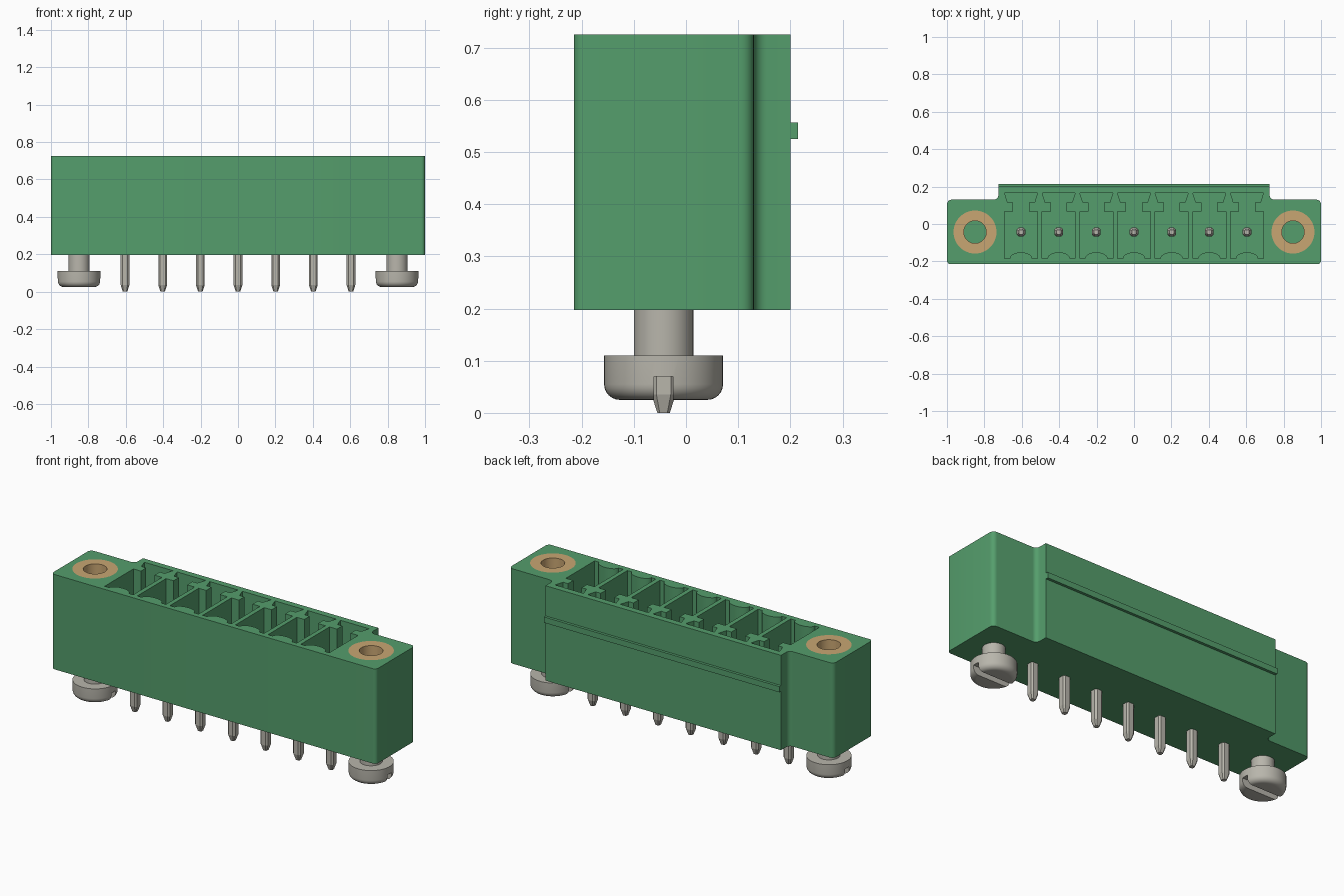
import bpy, bmesh, math
from mathutils import Vector

old = bpy.data.objects.get("Cube")
if old:
    bpy.data.objects.remove(old, do_unlink=True)


def material(name, rgb, rough=0.5):
    m = bpy.data.materials.new(name)
    m.use_nodes = True
    m.diffuse_color = (*rgb, 1)
    bsdf = m.node_tree.nodes["Principled BSDF"]
    bsdf.inputs["Base Color"].default_value = (*rgb, 1)
    bsdf.inputs["Roughness"].default_value = rough
    return m


GREEN = material("green plastic", (0.09, 0.34, 0.15))
BRASS = material("brass", (0.58, 0.38, 0.17))
STEEL = material("warm grey metal", (0.48, 0.465, 0.41))

Z0, Z1 = 0.197, 0.725        # housing bottom and top
SCREW_X, AXIS_Y = 0.85, -0.043
PITCH, COUNT = 0.2013, 7
PIN_XS = [(i - (COUNT - 1) / 2) * PITCH for i in range(COUNT)]


def finish(bm, name, mat):
    bmesh.ops.recalc_face_normals(bm, faces=bm.faces)
    me = bpy.data.meshes.new(name)
    bm.to_mesh(me)
    bm.free()
    me.materials.append(mat)
    ob = bpy.data.objects.new(name, me)
    bpy.context.collection.objects.link(ob)
    return ob


def prism(bm, points, z0, z1):
    face = bm.faces.new([bm.verts.new((x, y, z0)) for x, y in points])
    ext = bmesh.ops.extrude_face_region(bm, geom=[face])["geom"]
    top = [v for v in ext if isinstance(v, bmesh.types.BMVert)]
    bmesh.ops.translate(bm, vec=(0, 0, z1 - z0), verts=top)


def box(bm, x0, x1, y0, y1, z0, z1):
    prism(bm, [(x0, y0), (x1, y0), (x1, y1), (x0, y1)], z0, z1)


def circle(cx, cy, r, n=48):
    return [(cx + r * math.cos(2 * math.pi * i / n),
             cy + r * math.sin(2 * math.pi * i / n)) for i in range(n)]


def rounded(corners, steps=6):
    """Fillet the right-angled corners of an (x, y, radius) outline."""
    out = []
    for i, (x, y, r) in enumerate(corners):
        p = Vector((x, y))
        if r == 0:
            out.append((x, y))
            continue
        a = (Vector(corners[i - 1][:2]) - p).normalized()
        b = (Vector(corners[(i + 1) % len(corners)][:2]) - p).normalized()
        for s in range(steps + 1):
            t = math.pi / 2 * s / steps
            q = p + r * (a + b - b * math.cos(t) - a * math.sin(t))
            out.append((q.x, q.y))
    return out


def lathe(bm, profile, cx, cy, n=48, closed=False):
    """Revolve an (r, z) profile about a vertical axis."""
    rings = [[bm.verts.new((x, y, z)) for x, y in circle(cx, cy, r, n)]
             for r, z in profile]
    pairs = list(zip(rings, rings[1:]))
    if closed:
        pairs.append((rings[-1], rings[0]))
    else:
        bm.faces.new(rings[0])
        bm.faces.new(rings[-1])
    for a, b in pairs:
        for i in range(n):
            j = (i + 1) % n
            bm.faces.new((a[i], a[j], b[j], b[i]))


def activate(ob):
    bpy.ops.object.select_all(action='DESELECT')
    ob.select_set(True)
    bpy.context.view_layer.objects.active = ob


def cut(ob, cutter):
    mod = ob.modifiers.new("cut", 'BOOLEAN')
    mod.operation = 'DIFFERENCE'
    mod.solver = 'EXACT'
    mod.object = cutter
    activate(ob)
    bpy.ops.object.modifier_apply(modifier=mod.name)
    bpy.data.objects.remove(cutter, do_unlink=True)


def smooth(ob):
    activate(ob)
    bpy.ops.object.shade_smooth_by_angle(angle=math.radians(35))


# Housing: flanged outline with filleted corners
right = [(1, -0.215, 0.02), (1, 0.13, 0.025), (0.725, 0.13, 0.025), (0.725, 0.2, 0)]
bm = bmesh.new()
prism(bm, rounded(right + [(-x, y, r) for x, y, r in reversed(right)]), Z0, Z1)
housing = finish(bm, "housing", GREEN)

# Contact pockets: dovetail slot, neck, main chamber with a rounded key
half = [(0.088, -0.185), (0.088, 0.068), (0.042, 0.068), (0.042, 0.115),
        (0.072, 0.115), (0.088, 0.165)]
key = [(0.06 * math.cos(t), -0.185 + 0.034 * math.sin(t))
       for t in [math.pi - math.pi * i / 12 for i in range(13)]]
pocket = key + half + [(-x, y) for x, y in reversed(half)]
bm = bmesh.new()
for px in PIN_XS:
    prism(bm, [(px + x, y) for x, y in pocket], 0.29, Z1 + 0.1)
# Sockets for the threaded inserts
for sx in (-SCREW_X, SCREW_X):
    prism(bm, circle(sx, AXIS_Y, 0.115), 0.4, Z1 + 0.1)
cut(housing, finish(bm, "pocket_cutter", GREEN))
smooth(housing)

# Rib along the back
bm = bmesh.new()
box(bm, -0.725, 0.725, 0.198, 0.215, 0.525, 0.557)
finish(bm, "back_rib", GREEN)

# Brass inserts and slotted screws at both ends
R, H = 0.114, 0.025
head = [(R - 0.03 + 0.03 * math.sin(t), H + 0.03 - 0.03 * math.cos(t))
        for t in [math.pi / 2 * i / 6 for i in range(7)]]
for side, sx in (("right", -SCREW_X), ("left", SCREW_X)):
    bm = bmesh.new()
    lathe(bm, [(0.06, 0.401), (0.115, 0.401), (0.115, Z1), (0.06, Z1)],
          sx, AXIS_Y, closed=True)
    smooth(finish(bm, side + "_insert", BRASS))

    bm = bmesh.new()
    lathe(bm, head + [(R, 0.11), (0.057, 0.11), (0.057, Z0 + 0.01)], sx, AXIS_Y)
    screw = finish(bm, side + "_screw", STEEL)
    bm = bmesh.new()
    box(bm, sx - 0.2, sx + 0.2, AXIS_Y - 0.018, AXIS_Y + 0.018, -0.05, 0.07)
    cut(screw, finish(bm, "slot_cutter", STEEL))
    smooth(screw)

# Contact pins: chamfered square section with tapered ends
for i, px in enumerate(PIN_XS):
    bm = bmesh.new()
    rings = []
    for w, z in ((0.012, 0.0), (0.023, 0.035), (0.023, 0.53), (0.012, 0.56)):
        c = w * 0.6
        octagon = [(w, -c), (w, c), (c, w), (-c, w),
                   (-w, c), (-w, -c), (-c, -w), (c, -w)]
        rings.append([bm.verts.new((px + x, AXIS_Y + y, z)) for x, y in octagon])
    for a, b in zip(rings, rings[1:]):
        for k in range(8):
            bm.faces.new((a[k], a[(k + 1) % 8], b[(k + 1) % 8], b[k]))
    bm.faces.new(rings[0])
    bm.faces.new(rings[-1])
    finish(bm, f"contact_pin_{i + 1}", STEEL)
